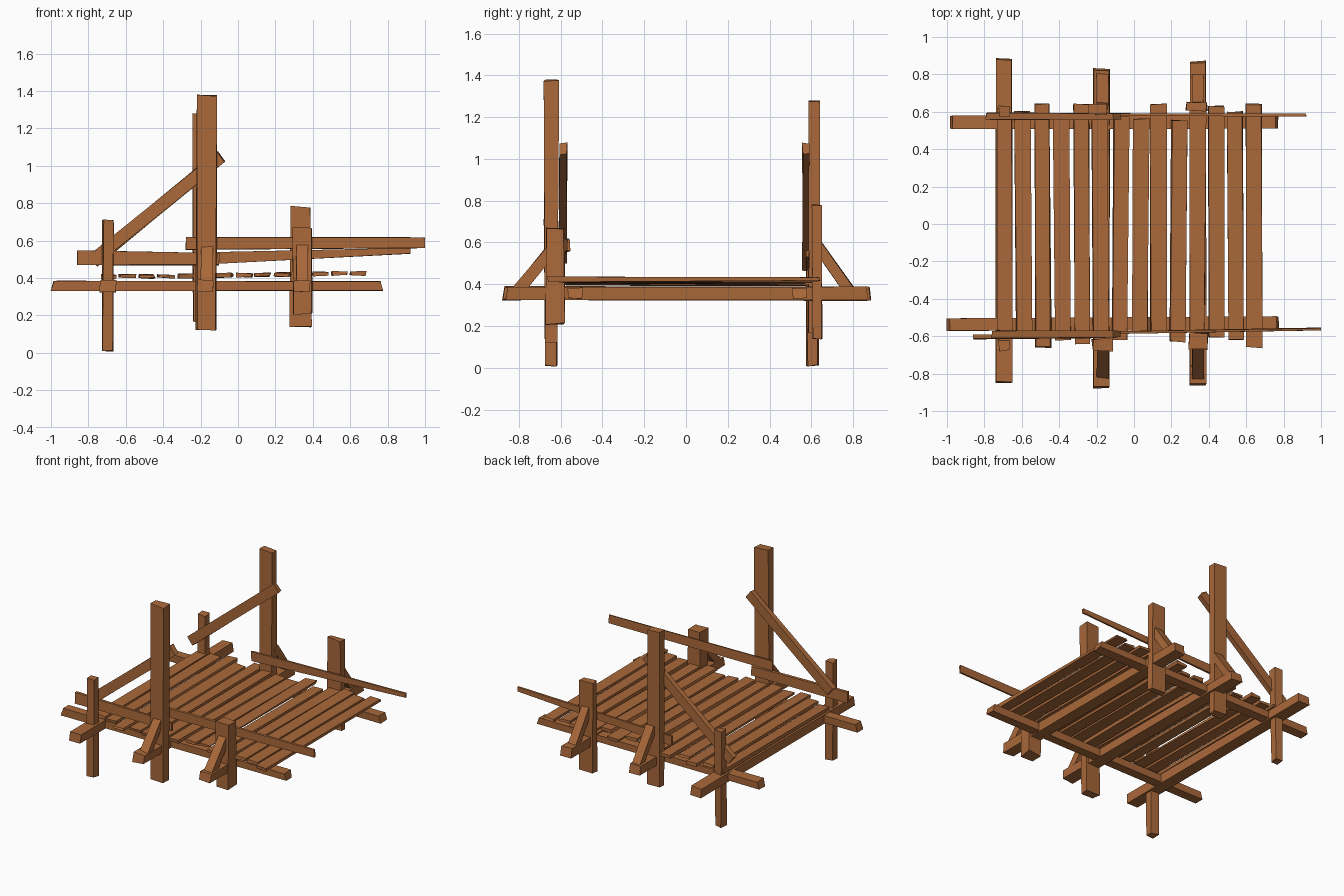
import bpy, random
from mathutils import Vector

random.seed(4)
wood = bpy.data.materials.new("brown wood")
wood.diffuse_color = (0.40, 0.14, 0.042, 1)
Y, Z = Vector((0, 1, 0)), Vector((0, 0, 1))


def timber(name, p0, p1, w0, w1, t, side, jit=0.004, cut=0.0):
    """Rough-sawn timber from p0 to p1: widths w0/w1 along side, thickness t across it.
    cut slants both ends along the width."""
    p0, p1 = Vector(p0), Vector(p1)
    d = (p1 - p0).normalized()
    a = (side - d * side.dot(d)).normalized()
    b = d.cross(a)
    verts = []
    for p, w, s in ((p0, w0, 1), (p1, w1, -1)):
        for i, j in ((-1, -1), (1, -1), (1, 1), (-1, 1)):
            v = p + a * i * w / 2 + b * j * t / 2 + d * s * cut * (i + 1) / 2
            verts.append(v + Vector([random.uniform(-jit, jit) for _ in range(3)]))
    faces = [(3, 2, 1, 0), (4, 5, 6, 7)]
    faces += [(k, (k + 1) % 4, (k + 1) % 4 + 4, k + 4) for k in range(4)]
    me = bpy.data.meshes.new(name)
    me.from_pydata(verts, [], faces)
    me.materials.append(wood)
    ob = bpy.data.objects.new(name, me)
    bpy.context.collection.objects.link(ob)
    return ob


# floor frame: two long beams and three cross beams
timber("front_floor_beam", (-1, -0.537, 0.357), (0.775, -0.53, 0.357), 0.052, 0.05, 0.07, Z, 0.003, 0.015)
timber("back_floor_beam", (-0.985, 0.545, 0.357), (0.77, 0.545, 0.357), 0.052, 0.05, 0.07, Z, 0.003, 0.015)
for x, y0, y1 in ((-0.695, -0.85, 0.885), (-0.175, -0.88, 0.83), (0.342, -0.86, 0.87)):
    timber("cross_beam", (x, y0, 0.358), (x, y1, 0.355), 0.062, 0.062, 0.085, Z, 0.004, 0.008)

# deck planks: (front end, back end)
ends = [(-.57, .62), (-.60, .60), (-.66, .64), (-.62, .58), (-.64, .64), (-.62, .60), (-.62, .57),
        (-.58, .56), (-.57, .64), (-.63, .55), (-.62, .62), (-.61, .63), (-.62, .60), (-.66, .64)]
for i, (y0, y1) in enumerate(ends):
    x = -0.69 + 0.1027 * i
    z = 0.403 + 0.0014 * i
    timber("deck_plank", (x, y0, z + 0.003), (x + random.uniform(-.01, .01), y1, z + 0.003),
           0.02, 0.02, 0.082, Z, 0.005)

# posts: x, y, bottom, top, width in x, depth in y
posts = [("front_left_post", -0.695, -0.648, 0.01, 0.71, 0.055, 0.058),
         ("back_left_post", -0.695, 0.605, 0.01, 0.69, 0.055, 0.055),
         ("front_tall_post", -0.17, -0.645, 0.125, 1.375, 0.105, 0.065),
         ("back_tall_post", -0.19, 0.615, 0.17, 1.275, 0.10, 0.05),
         ("front_right_post", 0.345, -0.625, 0.21, 0.67, 0.10, 0.085),
         ("back_right_post", 0.335, 0.63, 0.135, 0.78, 0.11, 0.045)]
for name, x, y, z0, z1, w, t in posts:
    timber(name, (x, y, z0), (x, y, z1), t, t, w, Y, 0.006)

# short struts from the cross beam ends up to the posts
for x in (-0.168, 0.342):
    timber("front_strut", (x, -0.81, 0.365), (x, -0.645, 0.565), 0.05, 0.05, 0.06, Y)
    timber("back_strut", (x, 0.785, 0.365), (x, 0.63, 0.585), 0.05, 0.05, 0.06, Y)

# diagonal braces on the inner side of the posts
timber("front_diagonal_brace", (-0.74, -0.59, 0.525), (-0.09, -0.59, 1.05), 0.068, 0.068, 0.038, Z)
timber("back_diagonal_brace", (-0.77, 0.575, 0.49), (-0.09, 0.575, 1.05), 0.068, 0.068, 0.038, Z)

# hand rails
timber("front_left_rail", (-0.86, -0.605, 0.51), (-0.10, -0.60, 0.50), 0.075, 0.06, 0.022, Z)
timber("front_right_rail", (-0.28, -0.585, 0.585), (1.0, -0.562, 0.588), 0.066, 0.056, 0.014, Z, 0.002)
timber("back_right_rail", (-0.30, 0.585, 0.50), (0.92, 0.582, 0.545), 0.066, 0.03, 0.016, Z, 0.002)
